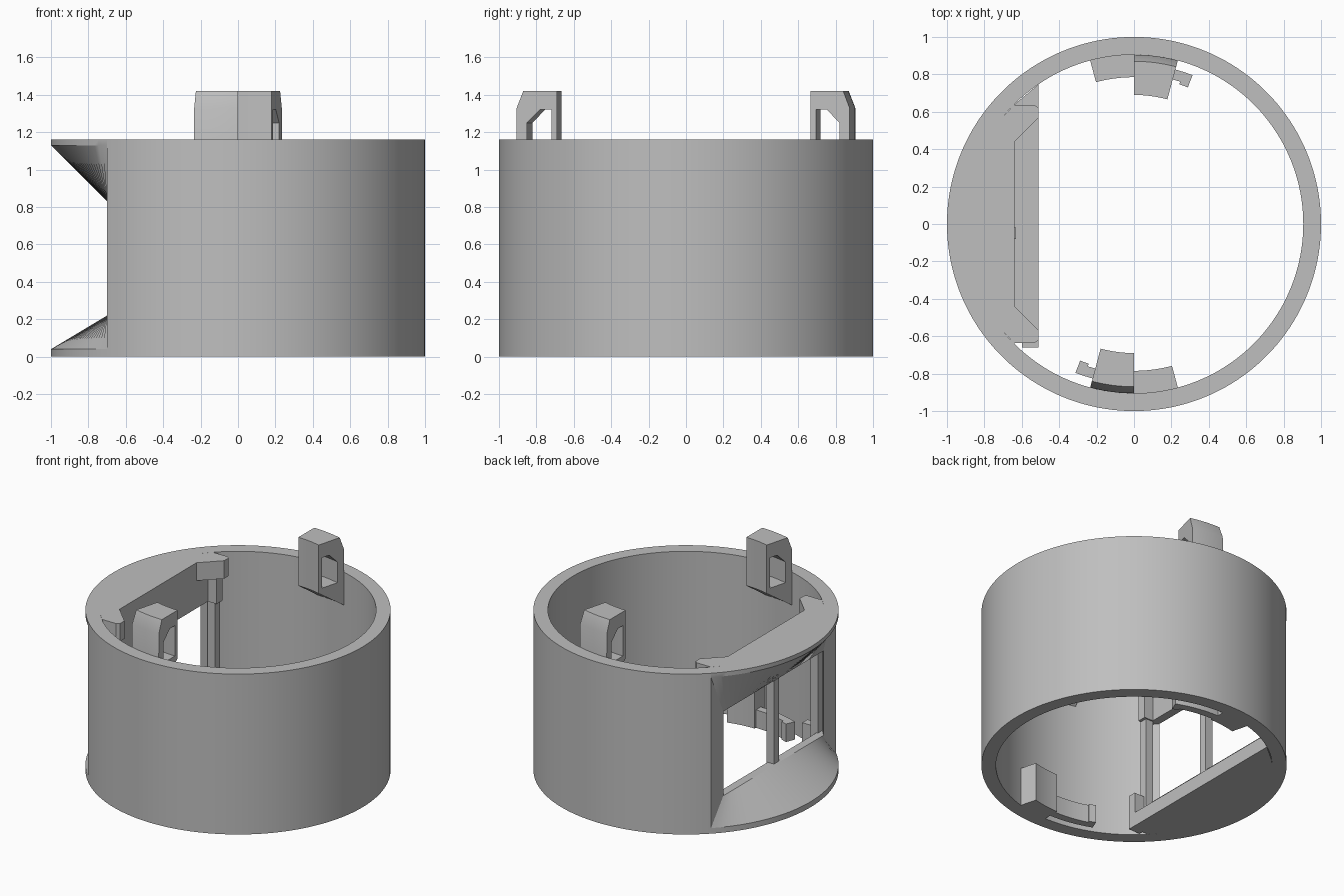
import bpy, bmesh, math
from math import sin, cos, acos, radians

cube = bpy.data.objects.get("Cube")
if cube:
    bpy.data.objects.remove(cube, do_unlink=True)

grey = bpy.data.materials.new("plain grey")
grey.use_nodes = True
COLOUR = (0.52, 0.52, 0.52, 1)
grey.diffuse_color = COLOUR
grey.node_tree.nodes["Principled BSDF"].inputs["Base Color"].default_value = COLOUR

R, RI, H = 1.0, 0.905, 1.16      # outer radius, inner radius, wall height
CUT = -0.7                       # window plane


def finish(name, bm):
    bmesh.ops.remove_doubles(bm, verts=bm.verts, dist=1e-5)
    bmesh.ops.recalc_face_normals(bm, faces=bm.faces)
    mesh = bpy.data.meshes.new(name)
    bm.to_mesh(mesh)
    bm.free()
    mesh.materials.append(grey)
    ob = bpy.data.objects.new(name, mesh)
    bpy.context.collection.objects.link(ob)
    bpy.ops.object.select_all(action='DESELECT')
    ob.select_set(True)
    bpy.context.view_layer.objects.active = ob
    bpy.ops.object.shade_smooth_by_angle(angle=radians(25))
    return ob


def loft(name, sections):
    """Skin equal closed sections and cap both ends."""
    bm = bmesh.new()
    rows = [[bm.verts.new(p) for p in s] for s in sections]
    n = len(rows[0])
    for a, b in zip(rows, rows[1:]):
        for i in range(n):
            j = (i + 1) % n
            bm.faces.new((a[i], a[j], b[j], b[i]))
    bm.faces.new(rows[0])
    bm.faces.new(rows[-1])
    return finish(name, bm)


def prism(name, outline, z0, z1):
    return loft(name, [[(x, y, z) for x, y in outline] for z in (z0, z1)])


def box(name, x0, x1, y0, y1, z0, z1):
    return prism(name, [(x0, y0), (x1, y0), (x1, y1), (x0, y1)], z0, z1)


def sweep(side, profile, a0, a1, steps=8):
    """Sections of an (r, z) profile turned about z, angles from the y axis."""
    angles = [radians(a0 + (a1 - a0) * i / steps) for i in range(steps + 1)]
    return [[(side * r * sin(a), side * r * cos(a), z) for r, z in profile] for a in angles]


def rect(r0, r1, z0, z1):
    return [(r0, z0), (r1, z0), (r1, z1), (r0, z1)]


# Main wall, open on the window side
end_out, end_in = acos(CUT / R), acos(CUT / RI)
wall = []
for i in range(129):
    t = i / 64 - 1
    o, n = t * end_out, t * end_in
    wall.append([(r * cos(a), r * sin(a), z) for r, a, z in
                 ((R, o, 0), (R, o, H), (RI, n, H), (RI, n, 0))])
loft("round_wall", wall)

# Curved hoods above and below the window
half = math.sqrt(RI ** 2 - CUT ** 2)
arc = math.pi - end_out
for name, flat, rim, sill in (("upper_hood", H, 1.13, 0.83), ("lower_hood", 0, 0.04, 0.22)):
    rows = []
    for i in range(49):
        t = i / 24 - 1
        x, y = -cos(t * arc), sin(t * arc)
        c = half * t
        rows.append([(x, y, flat), (x, y, rim), (CUT, c, sill), (CUT, c, flat)])
    loft(name, rows)

# Straight rails along the window
rail = [(CUT, -half), (-0.64, -0.64), (-0.64, 0.64), (CUT, half)]
prism("upper_rail", rail, 0.83, H)
prism("lower_rail", rail, 0, 0.22)

# Floor ledge, reaching the wall at the back only
prism("floor_ledge", [(-0.65, -0.63), (-0.51, -0.63), (-0.51, 0.747), (-0.65, 0.63)], 0, 0.1)
box("floor_end_block", -0.6, -0.51, -0.66, -0.6, 0, 0.25)

# Flared lugs and window posts
for side, label in ((1, "back"), (-1, "front")):
    prism(label + "_lug", [(-0.65, side * 0.43), (-0.51, side * 0.57), (-0.51, side * 0.62),
                           (-0.53, side * 0.635), (-0.65, side * 0.635)], 1.03, H)
    box(label + "_lug_web", -0.65, -0.57, side * 0.57, side * 0.635, 0.83, 1.04)
    box(label + "_post", -0.65, -0.59, side * 0.58, side * 0.635, 0.05, 0.9)
box("middle_post", -0.69, -0.63, -0.08, -0.02, 0.2, 0.85)

# Top hooks with a through hole, and spring latches below
hook_out = [(0.69, 1.07), (0.69, 1.42), (0.87, 1.42), (0.905, 1.33), (0.907, 0.92)]
hook_hole = [(0.72, 1.1), (0.72, 1.32), (0.78, 1.32), (0.85, 1.25), (0.85, 1.1)]
for side, label in ((1, "back"), (-1, "front")):
    bm = bmesh.new()
    outer, inner = [[[bm.verts.new(p) for p in s] for s in sweep(side, prof, 0, 15)]
                    for prof in (hook_out, hook_hole)]
    for i in range(5):
        j = (i + 1) % 5
        for rows in (outer, inner):
            for a, b in zip(rows, rows[1:]):
                bm.faces.new((a[i], a[j], b[j], b[i]))
        for k in (0, -1):
            bm.faces.new((outer[k][i], outer[k][j], inner[k][j], inner[k][i]))
    finish(label + "_hook", bm)
    loft(label + "_latch_block", sweep(side, rect(0.785, 0.91, 0, 0.28), -15, 0))
    loft(label + "_latch_arm", sweep(side, rect(0.8, 0.855, 0, 0.13), -1, 18))
    loft(label + "_latch_tip", sweep(side, rect(0.785, 0.855, 0, 0.13), 18, 21.5, 3))
